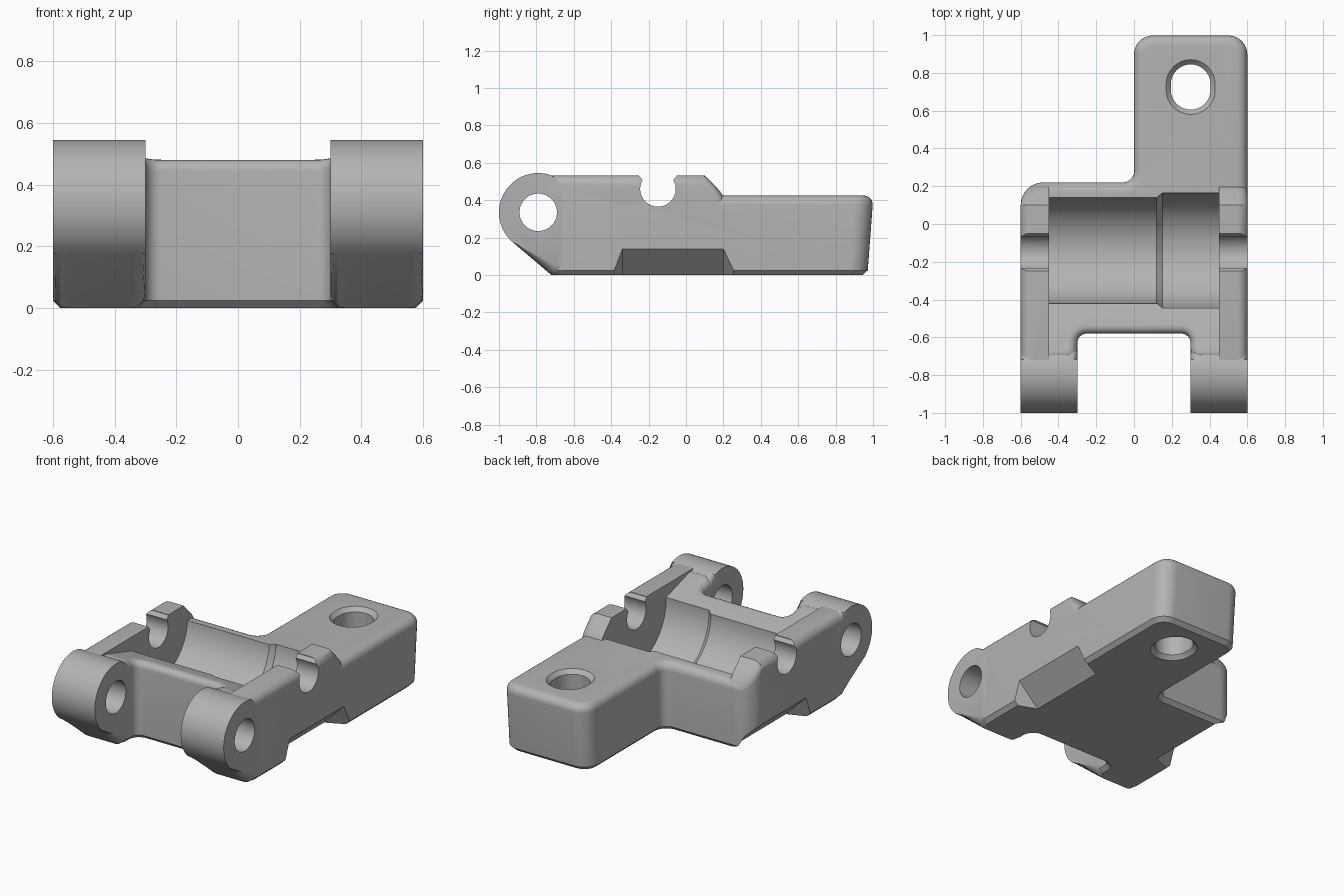
import bpy, bmesh, math
from mathutils import Vector

cube = bpy.data.objects.get("Cube")
if cube:
    bpy.data.objects.remove(cube, do_unlink=True)

grey = bpy.data.materials.new("mid_grey")
grey.use_nodes = True
GREY = (0.45, 0.45, 0.45, 1)
grey.diffuse_color = GREY
grey.node_tree.nodes["Principled BSDF"].inputs["Base Color"].default_value = GREY

ROUND = 0.052   # radius of the top edges
HIGH = 10       # provisional level of the top rings before they follow the side profile


def finish(name, bm):
    bmesh.ops.recalc_face_normals(bm, faces=bm.faces[:])
    mesh = bpy.data.meshes.new(name)
    bm.to_mesh(mesh)
    bm.free()
    mesh.materials.append(grey)
    ob = bpy.data.objects.new(name, mesh)
    bpy.context.scene.collection.objects.link(ob)
    return ob


def loft(rings):
    """Closed solid through rings with equal point counts."""
    bm = bmesh.new()
    loops = [[bm.verts.new(p) for p in ring] for ring in rings]
    for a, b in zip(loops, loops[1:]):
        for i in range(len(a)):
            j = (i + 1) % len(a)
            bm.faces.new((a[i], a[j], b[j], b[i]))
    bm.faces.new(loops[0])
    bm.faces.new(loops[-1])
    return bm


def along_x(points, x0, x1):
    return loft([[(x, y, z) for y, z in points] for x in (x0, x1)])


def arc(cy, cz, r, start, end, steps):
    angles = [math.radians(start + (end - start) * i / steps) for i in range(steps + 1)]
    return [(cy + r * math.cos(a), cz + r * math.sin(a)) for a in angles]


def outline(corners, inset, steps=8):
    """Right-angled outline with filleted corners, shrunk by inset."""
    points = []
    for i, (x, y, r) in enumerate(corners):
        p = Vector((x, y))
        u = (p - Vector(corners[i - 1][:2])).normalized()
        v = (Vector(corners[(i + 1) % len(corners)][:2]) - p).normalized()
        p += inset * (Vector((-u.y, u.x)) + Vector((-v.y, v.x)))
        convex = u.x * v.y - u.y * v.x > 0
        r = max(r - inset if convex else r + inset, 0.004)
        centre = p + r * (v - u)
        for k in range(steps + 1):
            t = math.pi / 2 * k / steps
            points.append(centre + r * (u * math.sin(t) - v * math.cos(t)))
    return points


def rounded_block(corners, bottom, top, kinks):
    """Plan outline with chamfered bottom and a rounded top that follows top(y)."""
    levels = [(0.025, bottom), (0, bottom + 0.025)]
    for k in range(7):
        t = math.pi / 2 * k / 6
        levels.append((ROUND * (1 - math.cos(t)), HIGH - ROUND * (1 - math.sin(t))))
    bm = loft([[(p.x, p.y, z) for p in outline(corners, d)] for d, z in levels])
    for y in kinks:
        bmesh.ops.bisect_plane(bm, geom=bm.verts[:] + bm.edges[:] + bm.faces[:],
                               plane_co=(0, y, 0), plane_no=(0, 1, 0))
    for v in bm.verts:
        if v.co.z > HIGH / 2:
            v.co.z += top(v.co.y) - HIGH
    return bm


def ramp(y, y0, z0, y1, z1):
    t = min(max((y - y0) / (y1 - y0), 0), 1)
    return z0 + t * (z1 - z0)


# Base with tongue
base_plan = [(-0.6, -0.72, 0.06), (-0.3, -0.72, 0.06), (-0.3, -0.58, 0.05),
             (0.3, -0.58, 0.05), (0.3, -0.72, 0.06), (0.6, -0.72, 0.06),
             (0.6, 1, 0.1), (0, 1, 0.1), (0, 0.22, 0.06), (-0.6, 0.22, 0.12)]
bm = rounded_block(base_plan, 0, lambda y: ramp(y, -0.72, 0.536, -0.35, 0.425), [-0.35])
for v in bm.verts:
    if v.co.y > 0.85:      # draft on the tongue end
        v.co.y -= 0.03 * max(0, 1 - v.co.z / 0.4)
base = finish("base_with_tongue", bm)

# Raised side cheeks
cheek_plan = [(-0.6, -0.8, 0.06), (0.6, -0.8, 0.06), (0.6, 0.22, 0.06), (-0.6, 0.22, 0.12)]
cheeks = finish("side_cheeks", rounded_block(
    cheek_plan, 0.3, lambda y: ramp(y, 0.1, 0.533, 0.21, 0.42), [0.1, 0.21]))

# Hinge lugs
PIN_Y, PIN_Z = -0.79, 0.335
lug_side = arc(PIN_Y, PIN_Z, 0.21, 70, 229, 26) + [(-0.72, 0), (-0.6, 0), (-0.6, 0.48)]
lugs = []
for side, x0 in (("right", -0.6), ("left", 0.3)):
    bm = along_x(lug_side, x0, x0 + 0.3)
    rim = [e for e in bm.edges if abs(e.verts[0].co.x - e.verts[1].co.x) < 0.001]
    bmesh.ops.bevel(bm, geom=rim, offset=ROUND, segments=6, profile=0.5, affect='EDGES')
    lugs.append(finish(side + "_hinge_lug", bm))


def cutter(name, bm):
    ob = finish(name, bm)
    ob.hide_render = True
    return ob


def circle(cy, cz, r):
    return arc(cy, cz, r, 0, 360, 64)[:-1]


def tube(x0, r0, x1, r1):
    return loft([[(x, y, z) for y, z in circle(-0.14, 0.44, r)] for x, r in ((x0, r0), (x1, r1))])


def slot(grow, z):
    ends = arc(0.3, 0.74, 0.105 + grow, 0, 180, 16) + arc(0.3, 0.71, 0.105 + grow, 180, 360, 16)
    return [(x, y, z) for x, y in ends]


# Pin hole, cradle bore and shaft notches
pin_hole = cutter("pin_hole_cutter", along_x(circle(PIN_Y, PIN_Z, 0.1), -0.7, 0.7))
bores = [cutter("bore_cutter", tube(*t)) for t in (
    (-0.45, 0.28, 0.125, 0.28), (0.12, 0.28, 0.151, 0.305), (0.15, 0.305, 0.45, 0.305))]
notch_side = arc(-0.15, 0.46, 0.095, 150, 390, 28) + [
    (-0.05, 0.53), (-0.05, 0.7), (-0.25, 0.7), (-0.25, 0.53)]
notch = cutter("notch_cutter", along_x(notch_side, -0.7, 0.7))

# Slotted tongue hole, countersunk at both ends
slot_hole = cutter("slot_cutter", loft([
    slot(0.05, -0.025), slot(0, 0.025), slot(0, 0.4), slot(0.05, 0.45)]))

# Open middle between the cheeks
middle = cutter("middle_cutter", along_x([(-1, 0.1), (0.5, 0.1), (0.5, 0.8), (-1, 0.8)], -0.45, 0.45))

# Slanted scoops under both sides
scoops = []
for s in (-1, 1):
    bm = along_x([(-0.42, -0.05), (0.3, -0.05), (0.2, 0.16), (-0.34, 0.16)], s * 0.46, s * 0.62)
    for v in bm.verts:
        if abs(v.co.x) < 0.5:
            v.co.z -= 0.16
    scoops.append(cutter("scoop_cutter", bm))


def cut(ob, tools):
    for tool in tools:
        mod = ob.modifiers.new("cut", 'BOOLEAN')
        mod.operation = 'DIFFERENCE'
        mod.solver = 'EXACT'
        mod.object = tool
    bpy.context.view_layer.update()
    result = ob.evaluated_get(bpy.context.evaluated_depsgraph_get())
    mesh = bpy.data.meshes.new_from_object(result)
    ob.modifiers.clear()
    ob.data = mesh


cut(base, [pin_hole, notch, slot_hole] + bores + scoops)
cut(cheeks, [middle, pin_hole, notch])
for lug in lugs:
    cut(lug, [pin_hole])

for tool in [pin_hole, notch, slot_hole, middle] + bores + scoops:
    bpy.data.objects.remove(tool, do_unlink=True)

bpy.ops.object.select_all(action='DESELECT')
for ob in [base, cheeks] + lugs:
    ob.select_set(True)
bpy.context.view_layer.objects.active = base
bpy.ops.object.shade_smooth_by_angle(angle=math.radians(35))
